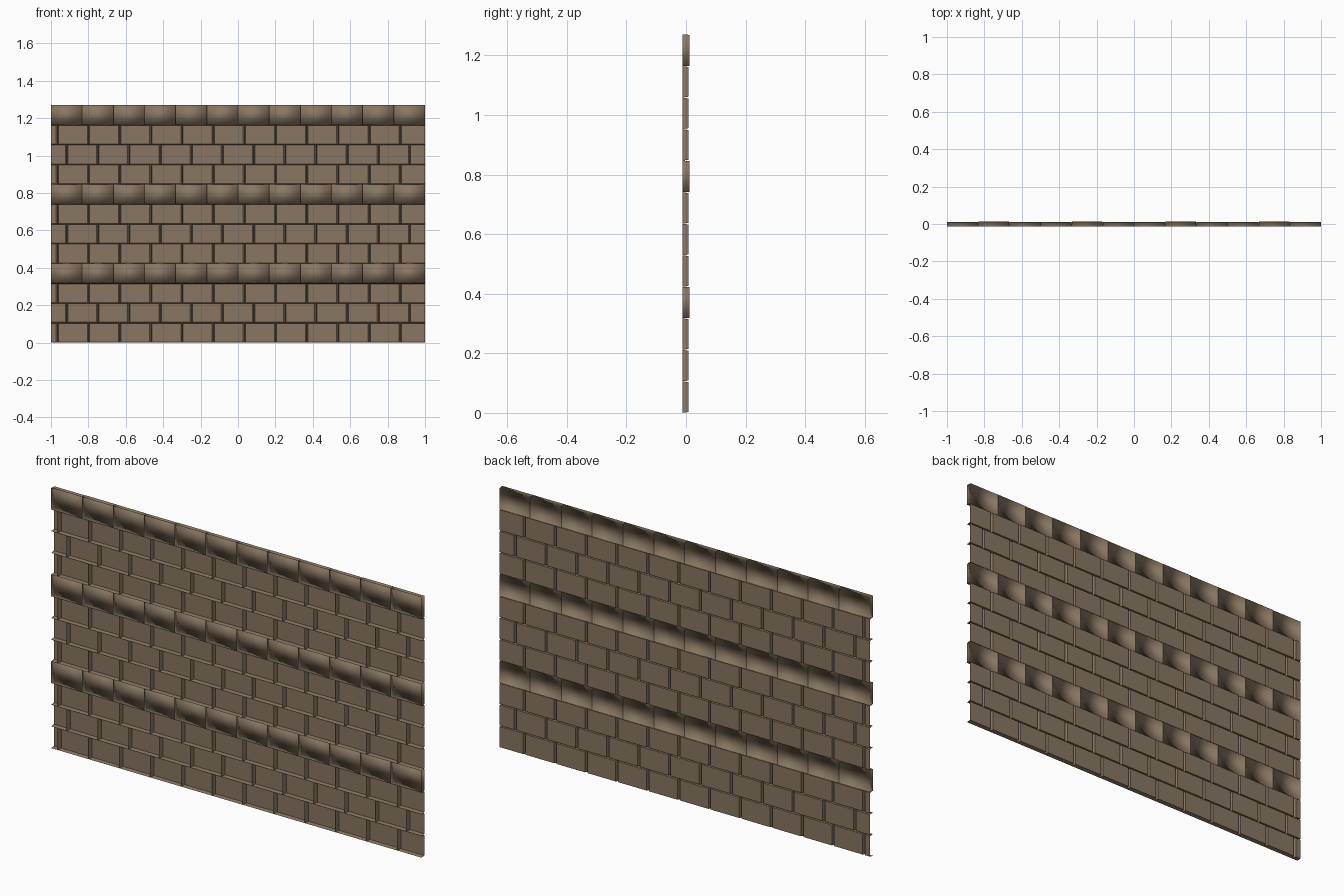
import bpy, bmesh

if "Cube" in bpy.data.objects:
    bpy.data.objects.remove(bpy.data.objects["Cube"])

H = 1.27 / 12          # course height
L = 1 / 6              # brick length
FRONT = -0.0125        # depth of the joints (front edge of the open shell)
BRICK_BACK = 0.008     # raised face of plain bricks
BAND_BACK = (0.0105, 0.0125, 0.0115)   # repeating depths of band stones

clay = bpy.data.materials.new("brown brick")
clay.diffuse_color = (0.25, 0.183, 0.122, 1)
clay.use_nodes = True
clay.node_tree.nodes["Principled BSDF"].inputs["Base Color"].default_value = clay.diffuse_color


def pan(bm, x0, x1, z0, z1, back, dx, dz, left=True, right=True, smooth=False):
    """Hollow brick: raised back face with sloping sides, open at the front."""
    a = x0 + (dx if left else 0)
    b = x1 - (dx if right else 0)
    o = [bm.verts.new((x, FRONT, z)) for x, z in ((x0, z0), (x1, z0), (x1, z1), (x0, z1))]
    i = [bm.verts.new((x, back, z)) for x, z in
         ((a, z0 + dz), (b, z0 + dz), (b, z1 - dz), (a, z1 - dz))]
    faces = [bm.faces.new(i[::-1])]
    for k, used in enumerate((True, right, True, left)):
        if used:
            n = (k + 1) % 4
            faces.append(bm.faces.new((o[k], o[n], i[n], i[k])))
    for f in faces:
        f.smooth = smooth


def finish(bm, name):
    me = bpy.data.meshes.new(name)
    bm.to_mesh(me)
    bm.free()
    me.materials.append(clay)
    bpy.context.collection.objects.link(bpy.data.objects.new(name, me))


for row in range(12):
    bm = bmesh.new()
    z0, z1 = row * H, (row + 1) * H
    if row % 4 == 3:
        # Protruding band of softly shaded stones
        for k in range(12):
            pan(bm, -1 + k * L, -1 + (k + 1) * L, z0, z1, BAND_BACK[k % 3],
                0.001, 0.001, smooth=True)
        finish(bm, f"band_course_{row // 4 + 1}")
    else:
        # Plain running-bond course, cut off open at both ends
        start = -0.9165 if row % 4 == 1 else -0.966
        joints = [-1] + [start + k * L for k in range(12) if start + k * L < 0.99] + [1]
        for x0, x1 in zip(joints, joints[1:]):
            pan(bm, x0, x1, z0, z1, BRICK_BACK, 0.0065, 0.003,
                left=x0 > -1, right=x1 < 1)
        finish(bm, f"brick_course_{row + 1}")
